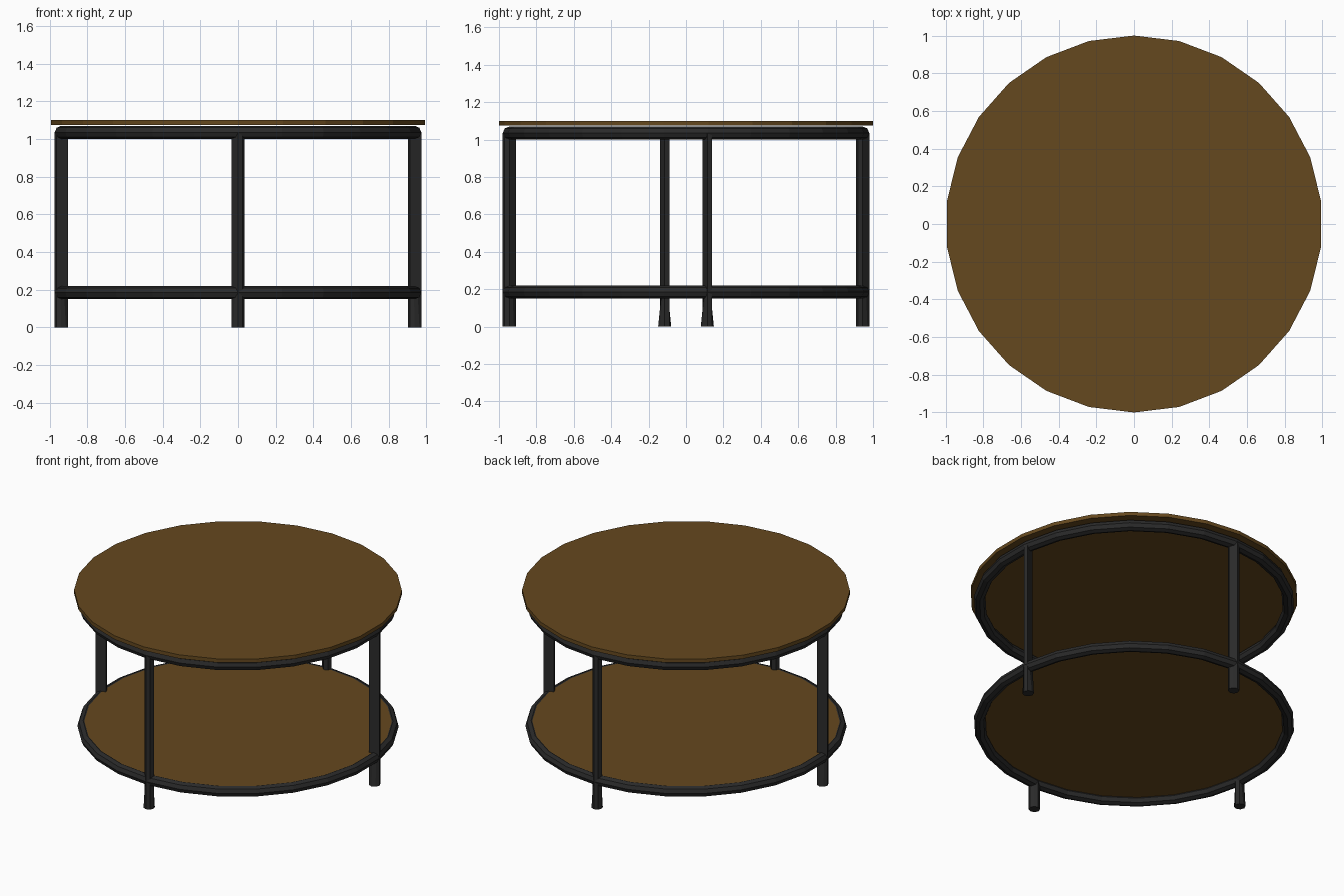
import bpy, bmesh
from math import pi, sin, cos

if "Cube" in bpy.data.objects:
    bpy.data.objects.remove(bpy.data.objects["Cube"])

SIDES = 26          # outline segments of the discs and rings
RING_R = 0.945      # centre line of the tubular frame
TUBE = 0.035        # tube radius


def material(name, rgb):
    m = bpy.data.materials.new(name)
    m.diffuse_color = (*rgb, 1)
    m.use_nodes = True
    m.node_tree.nodes["Principled BSDF"].inputs["Base Color"].default_value = m.diffuse_color
    return m


WOOD = material("wood", (0.13, 0.065, 0.013))
METAL = material("dark_metal", (0.023, 0.023, 0.023))


def finish(name, bm, mat):
    bmesh.ops.recalc_face_normals(bm, faces=bm.faces)
    me = bpy.data.meshes.new(name)
    bm.to_mesh(me)
    bm.free()
    me.materials.append(mat)
    ob = bpy.data.objects.new(name, me)
    bpy.context.collection.objects.link(ob)
    return ob


def loft(bm, loops, closed=False):
    """Skin a list of equal-length point loops; cap the ends or close the ring."""
    rows = [[bm.verts.new(p) for p in loop] for loop in loops]
    n = len(rows[0])
    pairs = list(zip(rows, rows[1:]))
    if closed:
        pairs.append((rows[-1], rows[0]))
    else:
        bm.faces.new(rows[0])
        bm.faces.new(rows[-1])
    for a, b in pairs:
        for i in range(n):
            j = (i + 1) % n
            bm.faces.new((a[i], a[j], b[j], b[i]))


def disc(name, radius, z0, z1):
    ang = [pi / 2 + 2 * pi * i / SIDES for i in range(SIDES)]
    bm = bmesh.new()
    loft(bm, [[(radius * cos(a), radius * sin(a), z) for a in ang] for z in (z0, z1)])
    finish(name, bm, WOOD)


def ring(name, z):
    loops = []
    for i in range(SIDES):
        a = pi / 2 + 2 * pi * i / SIDES
        loop = []
        for k in range(8):
            t = k * pi / 4
            r = RING_R + TUBE * cos(t)
            loop.append((r * cos(a), r * sin(a), z + TUBE * sin(t)))
        loops.append(loop)
    bm = bmesh.new()
    loft(bm, loops, closed=True)
    finish(name, bm, METAL)


def flatten(section, gaps):
    """Pull corners onto the chord between their kept neighbours."""
    out = list(section)
    for first, count in gaps:
        a, b = section[first - 1], section[(first + count) % 8]
        for s in range(count):
            f = (s + 1) / (count + 1)
            out[first + s] = (a[0] + (b[0] - a[0]) * f, a[1] + (b[1] - a[1]) * f)
    return out


OCTAGON = [(TUBE * cos(k * pi / 4), TUBE * sin(k * pi / 4)) for k in range(8)]


def leg(name, index, gaps):
    # octagonal foot that narrows into a flattened tube above the lower ring
    a = pi / 2 + 2 * pi * index / SIDES
    x, y = RING_R * cos(a), RING_R * sin(a)
    slim = flatten(OCTAGON, gaps)
    bm = bmesh.new()
    loft(bm, [[(x + p, y + q, z) for p, q in s]
              for s, z in ((OCTAGON, 0), (slim, 0.185), (slim, 1.035))])
    finish(name, bm, METAL)


# table top and lower shelf
disc("table_top", 1.0, 1.075, 1.10)
disc("lower_shelf", 0.945, 0.192, 0.217)

# tubular frame rings
ring("upper_ring", 1.035)
ring("lower_ring", 0.185)

# four legs standing on ring corners
leg("back_leg", 0, [(1, 1), (5, 1)])
leg("left_leg", 7, [(2, 2), (6, 2)])
leg("front_leg", 13, [(1, 1), (5, 1)])
leg("right_leg", 20, [(2, 2), (6, 2)])
